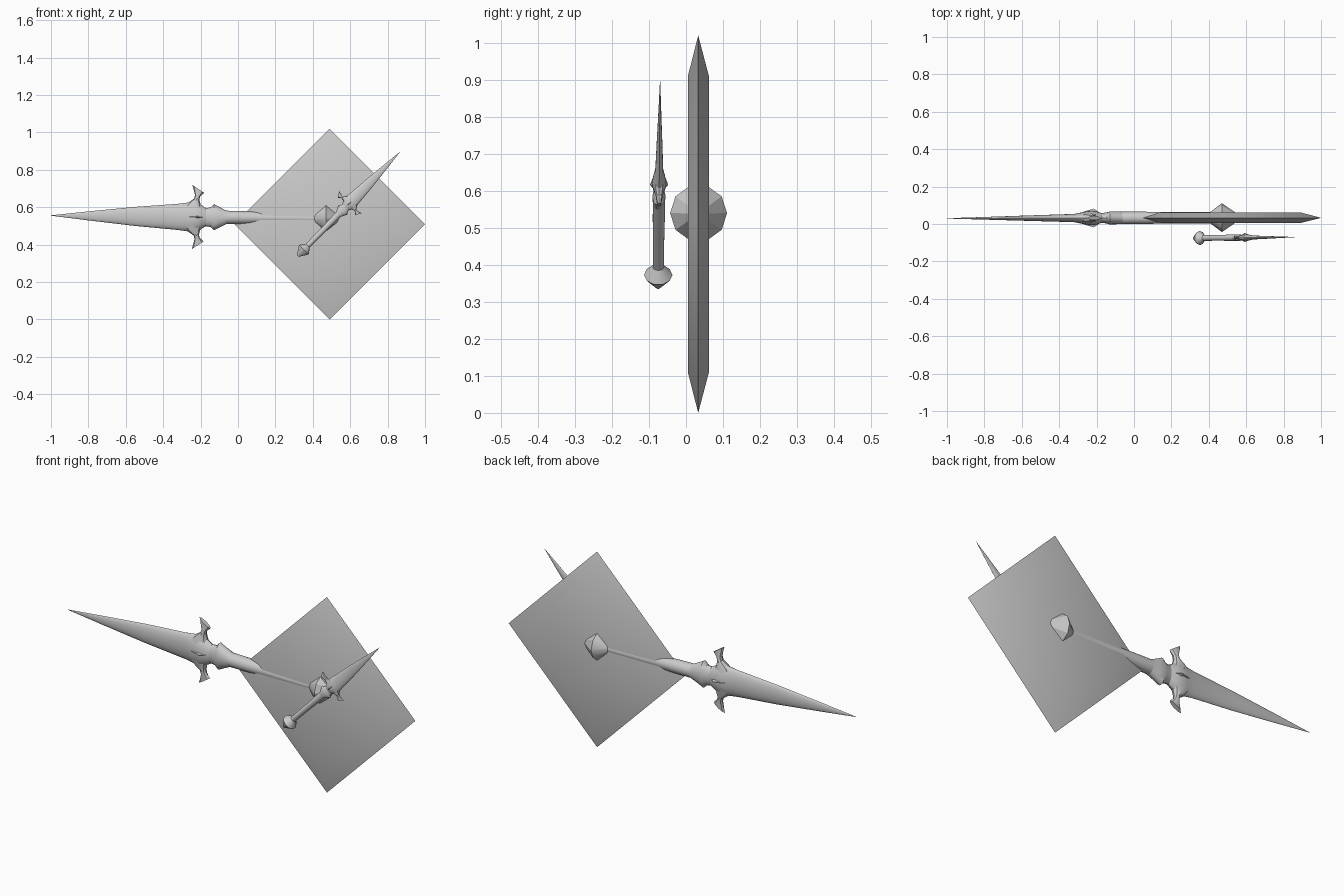
import bpy, bmesh, math
from mathutils import Vector, Matrix

cube = bpy.data.objects.get("Cube")
if cube:
    bpy.data.objects.remove(cube, do_unlink=True)


def loft(name, rings, matrix=None):
    """Skin a row of equal-length rings, cap both ends and shade the result."""
    bm = bmesh.new()
    rows = [[bm.verts.new(p) for p in ring] for ring in rings]
    n = len(rows[0])
    for a, b in zip(rows, rows[1:]):
        for i in range(n):
            j = (i + 1) % n
            bm.faces.new((a[i], a[j], b[j], b[i]))
    bm.faces.new(rows[0])
    bm.faces.new(rows[-1][::-1])
    bmesh.ops.recalc_face_normals(bm, faces=bm.faces)
    mesh = bpy.data.meshes.new(name)
    bm.to_mesh(mesh)
    bm.free()
    obj = bpy.data.objects.new(name, mesh)
    bpy.context.collection.objects.link(obj)
    if matrix:
        obj.matrix_world = matrix
    bpy.ops.object.select_all(action='DESELECT')
    obj.select_set(True)
    bpy.context.view_layer.objects.active = obj
    bpy.ops.object.shade_smooth_by_angle(angle=math.radians(30))
    return obj


def section(left, right, thick, sides, power=1.0):
    """Closed oval between two edge points in the XZ plane, thick along Y."""
    left, right = Vector((left[0], 0, left[1])), Vector((right[0], 0, right[1]))
    mid, half = (left + right) / 2, (right - left) / 2
    ring = []
    for i in range(sides):
        a = math.tau * i / sides + math.pi / 2
        s = math.sin(a)
        y = math.copysign(abs(s) ** power, s) * thick
        ring.append(mid + half * math.cos(a) + Vector((0, y, 0)))
    return ring


def along(stations, sides, power=1.0):
    """Oval rings along X from (position, half width, half thickness)."""
    return [section((x, -w), (x, w), t, sides, power) for x, w, t in stations]


# Dagger profiles: the point is at the origin and the pommel lies along +X
BLADE = [(0, .001, .001), (.2, .024, .007), (.45, .051, .015), (.68, .070, .022),
         (.74, .078, .034), (.77, .082, .038), (.80, .066, .035), (.83, .048, .025)]
COLLAR = [(.82, .048, .024), (.855, .052, .030), (.872, .070, .035),
          (.90, .055, .034), (.94, .035, .033)]
GRIP = [(.93, .036, .033), (1.05, .034, .033), (1.13, .031, .031), (1.43, .029, .030)]
POMMEL = [(1.405, .028, .028), (1.47, .077, .077), (1.565, .012, .012)]
GEM = [(.73, .004, .034), (.785, .022, .050), (.82, .004, .026)]
HORN = [((.70, .045), (.815, .045), .030), ((.735, .079), (.80, .066), .025),
        ((.764, .098), (.792, .093), .018), ((.769, .118), (.796, .110), .016),
        ((.754, .172), (.818, .130), .012)]


def dagger(prefix, tip, pommel, scale):
    tip = Vector(tip)
    x = (Vector(pommel) - tip).normalized()
    z = x.cross(Vector((0, 1, 0))).normalized()
    y = z.cross(x)
    turn = Matrix((x, y, z)).transposed().to_4x4()
    m = Matrix.Translation(tip) @ turn @ Matrix.Scale(scale, 4)
    loft(prefix + "_blade", along(BLADE, 20, 1.15), m)
    loft(prefix + "_collar", along(COLLAR, 20), m)
    loft(prefix + "_grip", along(GRIP, 20), m)
    loft(prefix + "_pommel", along(POMMEL, 10), m)
    loft(prefix + "_guard_gem", along(GEM, 4), m)
    # Two flared guard horns, mirrored across the blade
    for side, label in ((1, "upper"), (-1, "lower")):
        rings = [section((a[0], side * a[1]), (b[0], side * b[1]), t, 8)
                 for a, b, t in HORN]
        loft(f"{prefix}_{label}_horn", rings, m)


# Square plate standing on its corner, with a sloped rim
plate_rings = []
for y, r in ((.005, .40), (.033, .51), (.062, .40)):
    plate_rings.append([(.49 + r * math.cos(k * math.pi / 2), y,
                         .51 + r * math.sin(k * math.pi / 2)) for k in range(4)])
loft("plate", plate_rings)

# Large dagger with its grip sunk in the plate, small one in front of it
dagger("large_dagger", (-1, .03, .556), (.47, .034, .54), 1.0)
dagger("small_dagger", (.865, -.07, .895), (.352, -.075, .373), .498)
